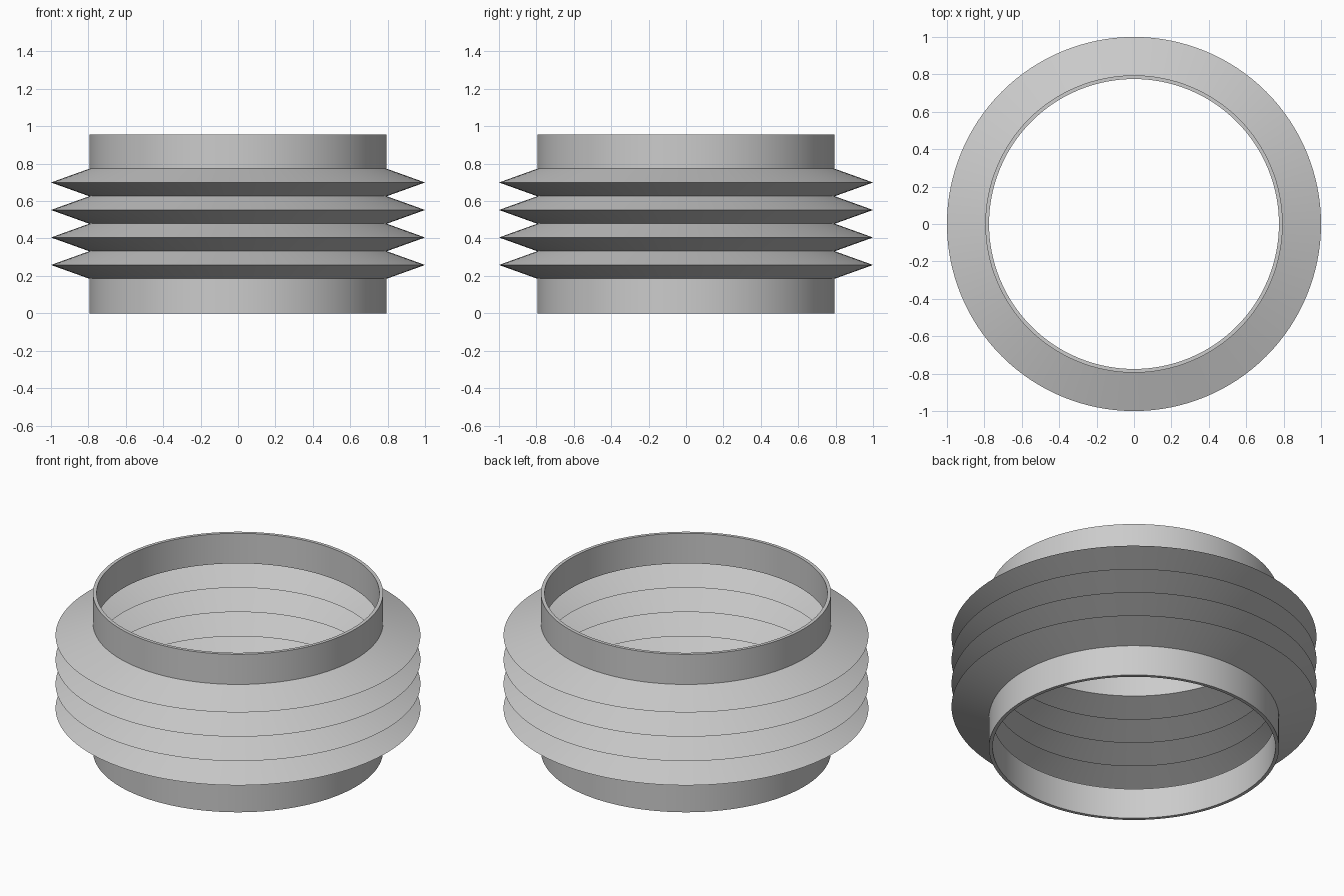
import bpy
import bmesh
from math import cos, sin, tau, radians

if "Cube" in bpy.data.objects:
    bpy.data.objects.remove(bpy.data.objects["Cube"], do_unlink=True)

SEGMENTS = 128
FOLDS = 4
COLLAR_R, FOLD_R, WALL = 0.795, 1.0, 0.02
HEIGHT, FOLD_START, FOLD_END = 0.955, 0.185, 0.773

# Grey material
grey = bpy.data.materials.new("light grey")
grey.use_nodes = True
colour = (0.6, 0.6, 0.6, 1)
grey.diffuse_color = colour
grey.node_tree.nodes["Principled BSDF"].inputs["Base Color"].default_value = colour

# Zigzag wall: collar, alternating valleys and ridges, collar
pitch = (FOLD_END - FOLD_START) / FOLDS
outer = [(COLLAR_R, 0)]
for i in range(2 * FOLDS + 1):
    outer.append((FOLD_R if i % 2 else COLLAR_R, FOLD_START + i * pitch / 2))
outer.append((COLLAR_R, HEIGHT))
inner = [(r - WALL, z) for r, z in reversed(outer)]
profile = outer + inner

# Revolve the closed wall profile
bm = bmesh.new()
rings = []
for r, z in profile:
    rings.append([bm.verts.new((r * cos(tau * k / SEGMENTS), r * sin(tau * k / SEGMENTS), z))
                  for k in range(SEGMENTS)])
for low, high in zip(rings, rings[1:] + rings[:1]):
    for k in range(SEGMENTS):
        n = (k + 1) % SEGMENTS
        bm.faces.new((low[k], low[n], high[n], high[k]))
bmesh.ops.recalc_face_normals(bm, faces=bm.faces)
mesh = bpy.data.meshes.new("bellows")
bm.to_mesh(mesh)
bm.free()
mesh.materials.append(grey)

bellows = bpy.data.objects.new("bellows", mesh)
bpy.context.collection.objects.link(bellows)
bpy.ops.object.select_all(action="DESELECT")
bellows.select_set(True)
bpy.context.view_layer.objects.active = bellows
bpy.ops.object.shade_smooth_by_angle(angle=radians(30))
